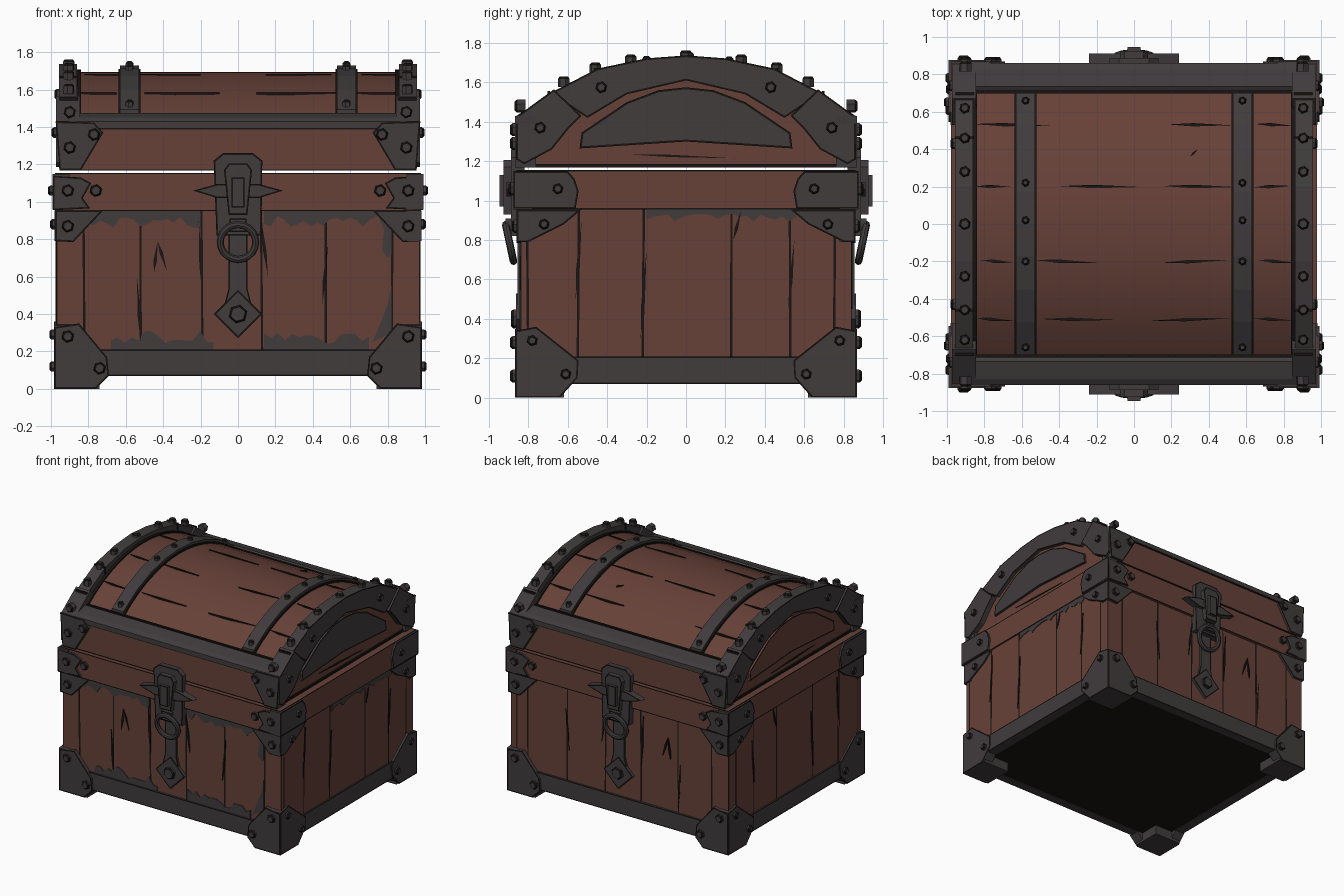
import bpy, bmesh, math, random

if "Cube" in bpy.data.objects:
    bpy.data.objects.remove(bpy.data.objects["Cube"])
random.seed(4)

# colours
def material(name, rgb):
    m = bpy.data.materials.new(name)
    m.diffuse_color = (*rgb, 1)
    m.use_nodes = True
    m.node_tree.nodes["Principled BSDF"].inputs["Base Color"].default_value = m.diffuse_color
    return m
MATS = [material("red_brown_wood", (0.135, 0.053, 0.040)),
        material("dark_iron", (0.052, 0.045, 0.046)),
        material("ink_black", (0.009, 0.007, 0.006))]
WOOD, IRON, INK = 0, 1, 2

# (u, v) lies in the face, w points outward
FACE = {"front": lambda u, v, w: (u, -w, v), "back": lambda u, v, w: (u, w, v),
        "right": lambda u, v, w: (w, u, v), "left": lambda u, v, w: (-w, u, v),
        "top": lambda u, v, w: (u, v, w)}
FB, RL, PM = ("front", "back"), ("right", "left"), (-1, 1)
parts = {}

def plate(name, pts, face, w0, w1, mat, rim=0.0, dome=0.0):
    """Prism from a 2D outline; the outer face gets an inked rim."""
    bm = parts.setdefault(name, bmesh.new())
    lo = [bm.verts.new(FACE[face](u, v, w0)) for u, v in pts]
    hi = [bm.verts.new(FACE[face](u, v, w1)) for u, v in pts]
    n = len(pts)
    cap = bm.faces.new(hi)
    faces = [cap, bm.faces.new(lo[::-1])]
    faces += [bm.faces.new((lo[i], lo[(i + 1) % n], hi[(i + 1) % n], hi[i])) for i in range(n)]
    bmesh.ops.recalc_face_normals(bm, faces=faces)
    for f in faces:
        f.material_index = mat
    if rim:
        r = bmesh.ops.inset_region(bm, faces=[cap], thickness=rim, depth=dome, use_even_offset=True)
        for f in r["faces"]:
            f.material_index = INK

def rect(u0, u1, v0, v1):
    return [(u0, v0), (u1, v0), (u1, v1), (u0, v1)]

def mir(pts, s):
    return [(u * s, v) for u, v in pts]

def sym(half):
    """Complete an outline whose last point lies on the centre line."""
    return half + [(-u, v) for u, v in half[-2::-1]]

def rivet(face, u, v, w, r=0.034):
    pts = [(u + r * math.cos(a * math.pi / 3 + .3), v + r * math.sin(a * math.pi / 3 + .3)) for a in range(6)]
    plate("rivets", pts, face, w - 0.03, w + 0.012, IRON, 0.009, 0.012)

def sliver(name, face, a, b, w, width=0.012, depth=0.02):
    """Tapered ink stroke from a to b."""
    d = math.hypot(b[0] - a[0], b[1] - a[1])
    nu, nv = -(b[1] - a[1]) / d * width / 2, (b[0] - a[0]) / d * width / 2
    m = (a[0] * .6 + b[0] * .4, a[1] * .6 + b[1] * .4)
    plate(name, [a, (m[0] - nu, m[1] - nv), b, (m[0] + nu, m[1] + nv)], face, w - depth, w + 0.004, INK)

# body core and bottom
plate("body_core", rect(-.94, .94, -.81, .81), "top", 0.075, 1.15, INK)

# upright planks
def planks(face, edges, w):
    tops = [e + random.uniform(-.008, .008) for e in edges]
    tops[0], tops[-1] = edges[0], edges[-1]
    for i in range(len(edges) - 1):
        plate("body_planks", [(edges[i], .1), (edges[i + 1], .1), (tops[i + 1], .96), (tops[i], .96)],
              face, w - .05, w + random.uniform(-.004, .002), WOOD, 0.006)
for f in FB:
    planks(f, [-.97, -.82, -.52, -.19, .13, .47, .82, .97], .84)
    for a, b in (((-.45, .62), (-.43, .79)), ((-.43, .79), (-.38, .63)), ((.45, .45), (.48, .78)),
                 ((-.19, .5), (-.21, .9)), ((.16, .6), (.12, .93)), ((-.52, .25), (-.54, .6))):
        sliver("plank_cracks", f, a, b, .841, .018)
for f in RL:
    planks(f, [-.84, -.8, -.55, -.22, .23, .53, .75, .84], .97)
    for a, b in (((-.23, .3), (-.2, .75)), ((.52, .45), (.55, .8)), ((.24, .8), (.28, .95)), ((-.56, .5), (-.53, .9))):
        sliver("plank_cracks", f, a, b, .971, .018)

# iron-coloured wear stains on the front and right planks
def stain(face, u0, u1, v, depth, w):
    n = max(3, int((u1 - u0) / .035))
    edge = [(u0 + (u1 - u0) * i / n, v + depth * random.uniform(.35, 1)) for i in range(n + 1)]
    plate("worn_stains", [(u0, v)] + edge + [(u1, v)], face, w - .01, w + .0035, IRON)
stain("front", -.81, -.2, .955, -.10, .841)
stain("front", .14, .81, .955, -.09, .841)
stain("right", -.2, .56, .955, -.06, .971)
stain("front", -.68, -.13, .2, .12, .841)
stain("front", .14, .7, .2, .10, .841)
plate("worn_stains", [(.82, .95), (.74, .95), (.78, .85), (.77, .74), (.80, .70), (.82, .72)], "front", .83, .8445, IRON)
plate("worn_stains", [(.82, .55), (.80, .45), (.72, .25), (.82, .3)], "front", .83, .8445, IRON)

# base rails, rim boards and lid boards
for f in FB:
    plate("base_rails", rect(-.96, .96, .07, .21), f, .78, .853, IRON, .008)
    plate("rim_boards", rect(-.975, .975, .95, 1.155), f, .78, .86, WOOD, .007)
    plate("lid_boards", rect(-.945, .945, 1.167, 1.41), f, .78, .85, WOOD, .007)
for f in RL:
    plate("base_rails", rect(-.845, .845, .07, .21), f, .9, .978, IRON, .008)
    plate("rim_boards", rect(-.86, .86, .955, 1.155), f, .9, .978, WOOD, .007)
    plate("lid_boards", rect(-.84, .84, 1.167, 1.185), f, .88, .94, INK)

# corner irons: feet, rim and lower lid
FOOT_F = [(.983, 0), (.76, 0), (.69, .07), (.70, .17), (.85, .35), (.983, .33)]
FOOT_S = [(.866, 0), (.64, 0), (.55, .10), (.545, .19), (.76, .36), (.866, .34)]
RIM_F = [(.99, .955), (.79, .965), (.83, 1.02), (.785, 1.10), (.84, 1.13), (.99, 1.14)]
RIM_S = [(.876, .96), (.56, .96), (.545, 1.05), (.565, 1.11), (.60, 1.15), (.876, 1.15)]
LOW_F = [(.978, .79), (.88, .785), (.72, .955), (.978, .955)]
LOW_S = [(.86, .79), (.80, .79), (.62, .88), (.53, .955), (.86, .955)]
LID_F = [(.955, 1.168), (.84, 1.168), (.72, 1.37), (.77, 1.425), (.975, 1.43)]
for s in PM:
    for f in FB:
        plate("foot_irons", mir(FOOT_F, s), f, .78, .868, IRON, .009)
        plate("rim_corner_irons", mir(RIM_F, s), f, .78, .876, IRON, .009)
        plate("rim_corner_irons", mir(LOW_F, s), f, .78, .86, IRON, .009)
        plate("lid_corner_irons", mir(LID_F, s), f, .76, .868, IRON, .009)
        for u, v, w in ((.91, .28, .868), (.74, .11, .868), (.76, 1.06, .864), (.91, 1.06, .876),
                        (.91, .87, .86), (.90, 1.29, .868), (.77, 1.36, .868), (.90, 1.48, .845)):
            rivet(f, u * s, v, w)
    for f in RL:
        plate("foot_irons", mir(FOOT_S, s), f, .9, .985, IRON, .009)
        plate("rim_corner_irons", mir(RIM_S, s), f, .9, .992, IRON, .009)
        plate("rim_corner_irons", mir(LOW_S, s), f, .9, .981, IRON, .009)
        for u, v, w in ((.78, .29, .985), (.61, .12, .985), (.65, 1.06, .992), (.72, .88, .981)):
            rivet(f, u * s, v, w, .028)
    for t in PM:
        xs, ys = sorted((.74 * s, .975 * s)), sorted((.62 * t, .86 * t))
        plate("foot_blocks", rect(*xs, *ys), "top", 0, .12, IRON)

# barrel lid
R, TOP = 1.16, 1.695
def arc_z(y, lift=0.0):
    return TOP + lift - R + math.sqrt(R * R - y * y)
def arc(lift, n, reach=.72):
    return [(-reach + 2 * reach * i / n, arc_z(-reach + 2 * reach * i / n, lift)) for i in range(n + 1)]
plate("barrel_lid", [(-.84, 1.168), (-.84, 1.41)] + arc(0, 14) + [(.84, 1.41), (.84, 1.168)], "right", -.93, .93, WOOD)
for y, spans in ((.53, ((-.86, -.45), (.18, .52), (.65, .85))), (.2, ((-.85, -.66), (-.4, .05), (.15, .56), (.64, .84))),
                 (-.2, ((-.82, -.64), (-.54, -.2), (.15, .5), (.66, .86))), (-.51, ((-.85, -.65), (-.5, -.1), (.1, .53), (.64, .85)))):
    for x0, x1 in spans:
        j = random.uniform(-.008, .008)
        sliver("lid_seams", "top", (x0, y + j), (x1, y - j), arc_z(y) + .003, .018)
sliver("lid_seams", "top", (.3, .36), (.34, .4), arc_z(.38) + .004)

# lid long rails
for s in PM:
    rail = [(.86, 1.395), (.86, 1.43), (.83, 1.45), (.735, 1.475), (.71, 1.46), (.71, 1.395)]
    plate("lid_rails", mir(rail, s), "right", -.87, .87, IRON)
    plate("lid_rails", rect(-.86, .86, 1.388, 1.398), "front" if s < 0 else "back", .8, .857, INK)
    ys = sorted((.698 * s, .715 * s))
    plate("lid_rails", rect(-.86, .86, *ys), "top", 1.4, 1.474, INK)

# iron hoops over the barrel, with ink edges
def hoop(x0, x1, lift, mat, n, reach):
    plate("lid_hoops", arc(lift, n, reach) + arc(-.05, n, reach)[::-1], "right", x0, x1, mat)
for s in PM:
    c = .58 * s
    hoop(c - .05, c + .05, .033, IRON, 8, .70)
    hoop(c - .06, c + .06, .014, INK, 14, .71)
    hoop(.87 * s - .03, .87 * s + .03, .012, INK, 14, .71)
    for y in (-.66, -.2, .02, .22, .66):
        rivet("top", c, y, arc_z(y, .033), .022)

# end arches, their lower corner pieces and the end panels
ARCH_OUT = sym([(-.69, 1.545), (-.45, 1.67), (-.2, 1.722), (0, 1.737)])
ARCH_IN = sym([(-.5, 1.42), (-.3, 1.54), (0, 1.61)])
CORNER = [(.862, 1.21), (.862, 1.425), (.67, 1.565), (.53, 1.43), (.60, 1.36), (.68, 1.26), (.82, 1.185)]
PANEL = sym([(-.54, 1.265), (-.53, 1.345), (-.3, 1.50), (-.14, 1.56), (0, 1.575)]) + [(0, 1.30)]
for f in RL:
    plate("end_arches", ARCH_OUT + ARCH_IN[::-1], f, .86, .957, IRON, .009)
    plate("end_panels", PANEL, f, .9, .945, IRON if f == "right" else WOOD, .010)
    sliver("plank_cracks", f, (-.3, 1.235), (.25, 1.215), .932, .012)
    for s in PM:
        plate("end_arch_corners", mir(CORNER, s), f, .845, .972, IRON, .009)
        rivet(f, .43 * s, 1.575, .957, .03)
        rivet(f, .74 * s, 1.37, .972, .03)
        x = .905 if f == "right" else -.905
        for y, z in ((.28, 1.705), (.46, 1.665), (.62, 1.595)):
            rivet("top", x, y * s, z + .012, .03)
        for y in (.455, .69):
            z = 1.67 if y < .5 else 1.553
            plate("end_arch_joints", rect(x - .05, x + .05, *sorted((y * s, (y + .012) * s))), "top", z - .05, z + .004, INK)
    rivet("top", x, 0, 1.738, .032)

# latch on front and back
for f, tilt in (("front", 102), ("back", 78)):
    plate("latch_strap", [(-.07, .46), (.07, .46), (.05, .54), (.05, .84), (-.05, .84), (-.05, .54)], f, .82, .856, IRON, .008)
    plate("latch_diamond", [(0, .27), (.13, .40), (0, .53), (-.13, .40)], f, .82, .862, IRON, .009)
    rivet(f, 0, .40, .864, .05)
    plate("latch_plate", [(-.115, .82), (.125, .82), (.13, 1.22), (.08, 1.26), (-.08, 1.26), (-.13, 1.22)],
          f, .82, .888, IRON, .009)
    plate("latch_bar", [(-.24, 1.06), (-.11, 1.095), (.11, 1.095), (.24, 1.06), (.11, 1.02), (-.11, 1.02)],
          f, .85, .912, IRON, .008)
    plate("latch_hasp", [(-.05, .93), (.05, .93), (.075, 1.17), (.05, 1.205), (-.05, 1.205), (-.075, 1.17)],
          f, .86, .925, IRON, .009)
    plate("latch_tongue", rect(-.036, .036, .97, 1.13), f, .88, .947, IRON, .008)
    plate("latch_hook", rect(-.045, .045, .84, .91), f, .86, .915, IRON, .008)
    bpy.ops.mesh.primitive_torus_add(major_segments=20, minor_segments=8, major_radius=.095, minor_radius=.019,
                                     location=FACE[f](0, .785, .895), rotation=(math.radians(tilt), 0, 0))
    ring = bpy.context.object
    ring.name = f + "_latch_ring"
    ring.data.materials.append(MATS[IRON])
    bpy.ops.object.shade_smooth_by_angle()

# one object per named part
for name, bm in parts.items():
    me = bpy.data.meshes.new(name)
    bm.to_mesh(me)
    bm.free()
    for m in MATS:
        me.materials.append(m)
    ob = bpy.data.objects.new(name, me)
    bpy.context.collection.objects.link(ob)
    if name == "barrel_lid":
        bpy.context.view_layer.objects.active = ob
        bpy.ops.object.select_all(action='DESELECT')
        ob.select_set(True)
        bpy.ops.object.shade_smooth_by_angle(angle=math.radians(15))
